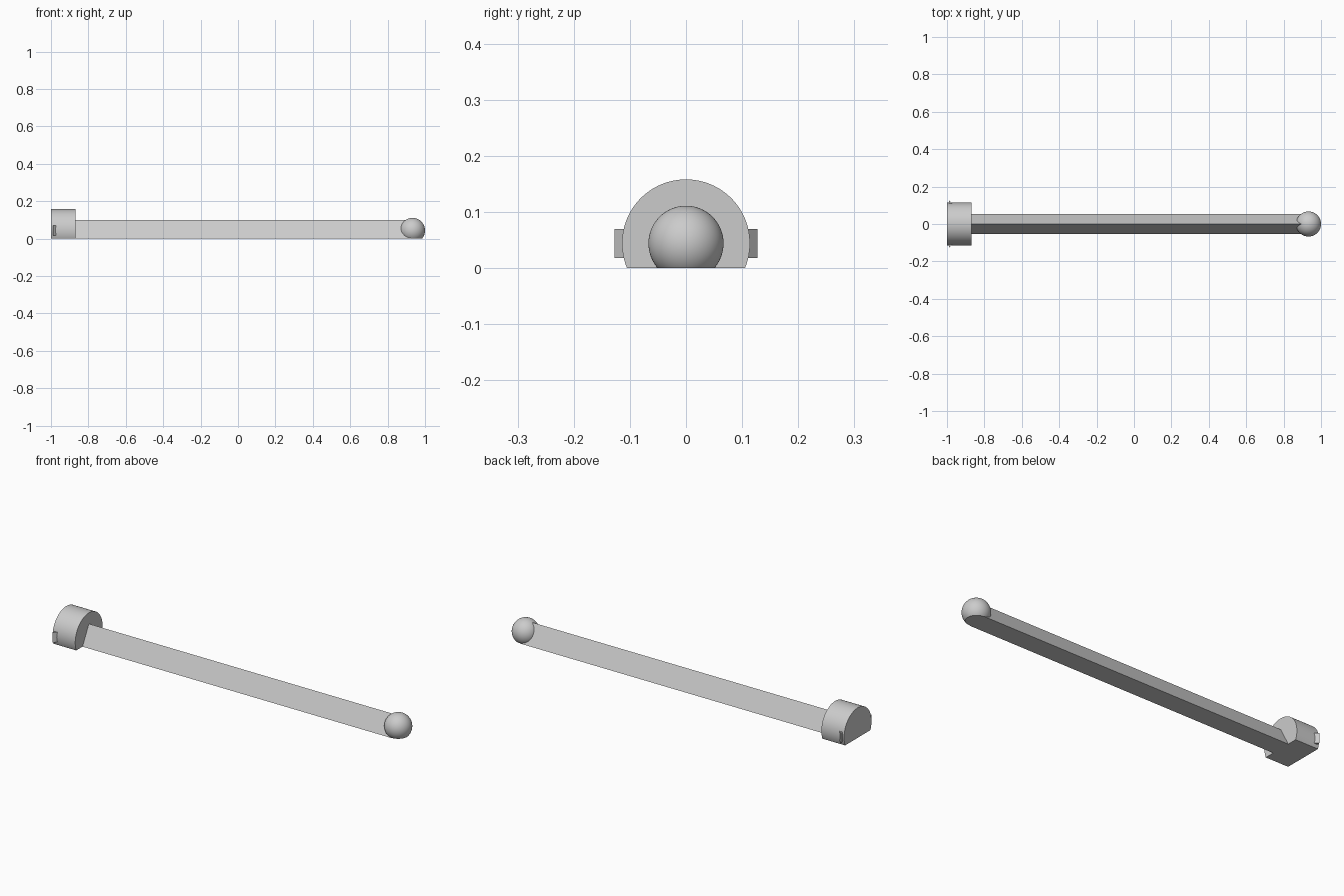
import bpy, bmesh, math
from mathutils import Matrix, Vector

cube = bpy.data.objects.get("Cube")
if cube:
    bpy.data.objects.remove(cube, do_unlink=True)

AXIS_Z = 0.044                       # shared axis height of head and ball
HEAD_R, BALL_R = 0.114, 0.067

grey = bpy.data.materials.new("light grey")
grey.use_nodes = True
color = (0.6, 0.6, 0.6, 1)
grey.diffuse_color = color
grey.node_tree.nodes["Principled BSDF"].inputs["Base Color"].default_value = color


def finish(bm, name, smooth=False):
    """Turn a bmesh into an object with the grey material."""
    bmesh.ops.recalc_face_normals(bm, faces=bm.faces)
    mesh = bpy.data.meshes.new(name)
    bm.to_mesh(mesh)
    bm.free()
    mesh.materials.append(grey)
    obj = bpy.data.objects.new(name, mesh)
    bpy.context.collection.objects.link(obj)
    if smooth:
        bpy.ops.object.select_all(action='DESELECT')
        obj.select_set(True)
        bpy.context.view_layer.objects.active = obj
        bpy.ops.object.shade_smooth_by_angle(angle=math.radians(30))
    return obj


def flatten_base(bm):
    """Slice off everything below the ground and cap the cut."""
    geom = bm.verts[:] + bm.edges[:] + bm.faces[:]
    bmesh.ops.bisect_plane(bm, geom=geom, plane_co=(0, 0, 0),
                           plane_no=(0, 0, 1), clear_inner=True)
    rim = [e for e in bm.edges if e.is_boundary]
    bmesh.ops.contextual_create(bm, geom=rim)


def prism(name, profile, direction):
    """Extrude a flat outline along a direction."""
    bm = bmesh.new()
    face = bm.faces.new([bm.verts.new(p) for p in profile])
    result = bmesh.ops.extrude_face_region(bm, geom=[face], use_keep_orig=True)
    moved = [v for v in result["geom"] if isinstance(v, bmesh.types.BMVert)]
    bmesh.ops.translate(bm, verts=moved, vec=Vector(direction))
    return finish(bm, name)


# Head: short cylinder along x with a flat underside
bm = bmesh.new()
place = Matrix.Translation((-0.934, 0, AXIS_Z)) @ Matrix.Rotation(math.pi / 2, 4, 'Y')
bmesh.ops.create_cone(bm, cap_ends=True, segments=96, radius1=HEAD_R,
                      radius2=HEAD_R, depth=0.132, matrix=place)
flatten_base(bm)
finish(bm, "head", smooth=True)

# Ball tip: sphere with a flat underside
bm = bmesh.new()
bmesh.ops.create_uvsphere(bm, u_segments=64, v_segments=32, radius=BALL_R,
                          matrix=Matrix.Translation((1 - BALL_R, 0, AXIS_Z)))
flatten_base(bm)
finish(bm, "ball_tip", smooth=True)

# Shaft: long triangular bar from the head into the ball
prism("shaft", [(-0.9, -0.053, 0), (-0.9, 0.053, 0), (-0.9, 0, 0.1)], (1.83, 0, 0))

# Wedge-shaped catches on both sides of the head
for side, label in ((-1, "front"), (1, "back")):
    outline = [(-0.99, side * 0.1, 0.018), (-0.99, side * 0.127, 0.018),
               (-0.971, side * 0.11, 0.018), (-0.971, side * 0.1, 0.018)]
    prism(label + "_catch", outline, (0, 0, 0.052))
